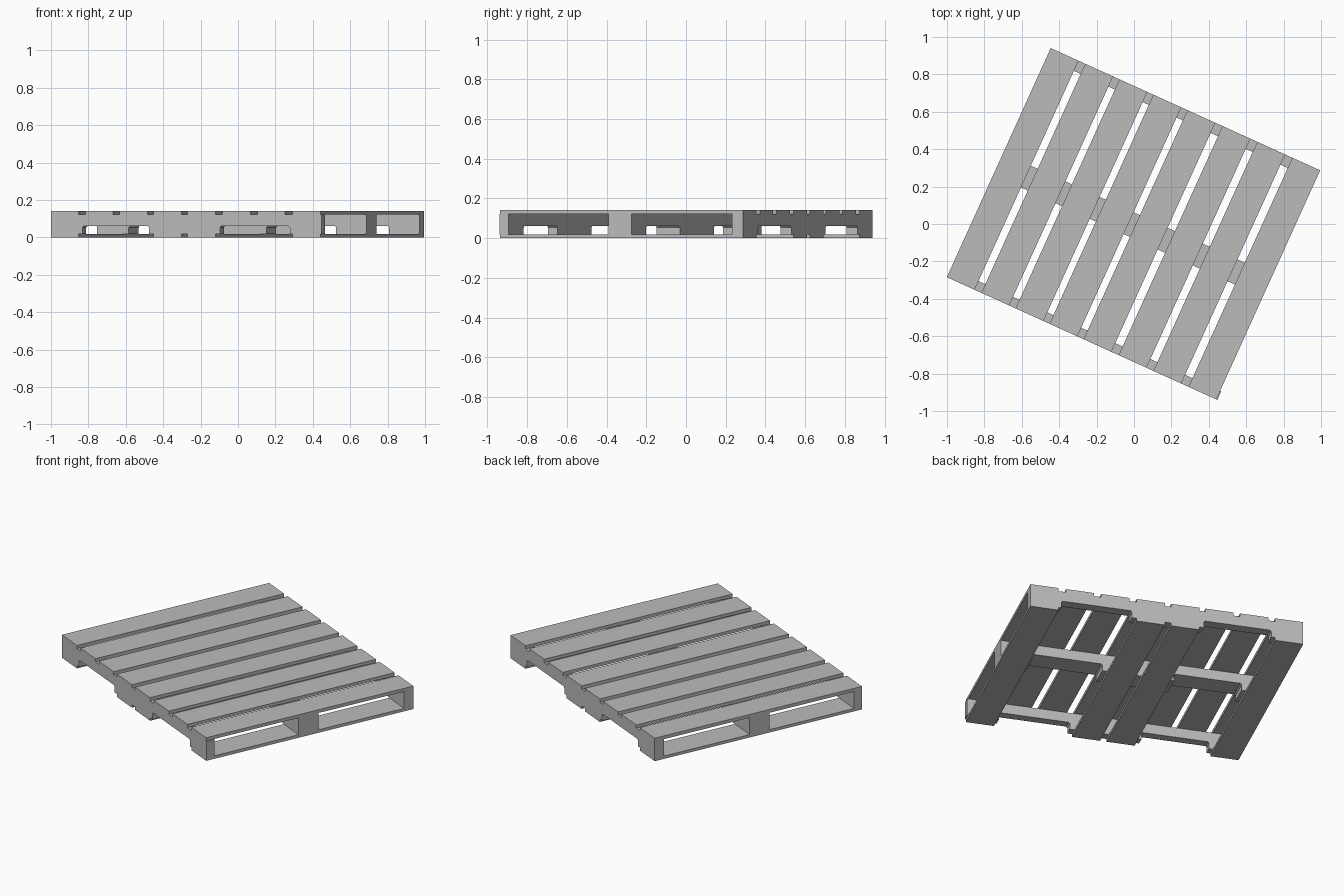
import bpy, bmesh
from math import radians
from mathutils import Matrix

if "Cube" in bpy.data.objects:
    bpy.data.objects.remove(bpy.data.objects["Cube"])

grey = bpy.data.materials.new("pallet grey")
grey.use_nodes = True
colour = (0.5, 0.5, 0.5, 1)
grey.diffuse_color = colour
grey.node_tree.nodes["Principled BSDF"].inputs["Base Color"].default_value = colour

TURN = Matrix.Rotation(radians(-24.4), 4, "Z")   # the pallet stands askew
HALF_L, HALF_W = 0.794, 0.6725
HEIGHT, DECK, BASE, NOTCH = 0.142, 0.02, 0.018, 0.061
BOARD = 0.163


def extrude_profile(name, profile, y0, y1):
    """Extrude an (x, z) outline from y0 to y1 and turn it into place."""
    bm = bmesh.new()
    face = bm.faces.new([bm.verts.new((x, y0, z)) for x, z in profile])
    grown = bmesh.ops.extrude_face_region(bm, geom=[face])["geom"]
    moved = [g for g in grown if isinstance(g, bmesh.types.BMVert)]
    bmesh.ops.translate(bm, verts=moved, vec=(0, y1 - y0, 0))
    bmesh.ops.recalc_face_normals(bm, faces=bm.faces)
    bm.transform(TURN)
    mesh = bpy.data.meshes.new(name)
    bm.to_mesh(mesh)
    bm.free()
    mesh.materials.append(grey)
    obj = bpy.data.objects.new(name, mesh)
    bpy.context.collection.objects.link(obj)
    return obj


def board(name, x, z0, z1):
    x1 = x + BOARD
    extrude_profile(name, [(x, z0), (x1, z0), (x1, z1), (x, z1)], -HALF_W, HALF_W)


# Top deck: eight boards
starts = [-HALF_L, -0.591, -0.39, -0.191, 0.009, 0.215, 0.419, 0.625]
for i, x in enumerate(starts):
    board(f"top_board_{i + 1}", x, HEIGHT - DECK, HEIGHT)

# Bottom deck: one board at each end and a pair in the middle
for i in (0, 3, 4, 7):
    board(f"bottom_board_{i + 1}", starts[i], 0, BASE)


# Stringers with two fork notches cut from below
def stringer(name, y0, y1, end):
    c = 0.008
    top = HEIGHT - DECK
    outline = [(-HALF_L, top), (-HALF_L, BASE)]
    for a, b in ((-0.609, -0.217), (0.199, 0.609)):
        outline += [(a, BASE), (a, NOTCH - c), (a + c, NOTCH),
                    (b - c, NOTCH), (b, NOTCH - c), (b, BASE)]
    outline += [(end, BASE), (end, top)]
    extrude_profile(name, outline, y0, y1)


stringer("front_stringer", -HALF_W, -HALF_W + 0.051, HALF_L)
stringer("middle_stringer", -0.072, 0.056, 0.788)
stringer("back_stringer", HALF_W - 0.06, HALF_W, 0.788)
